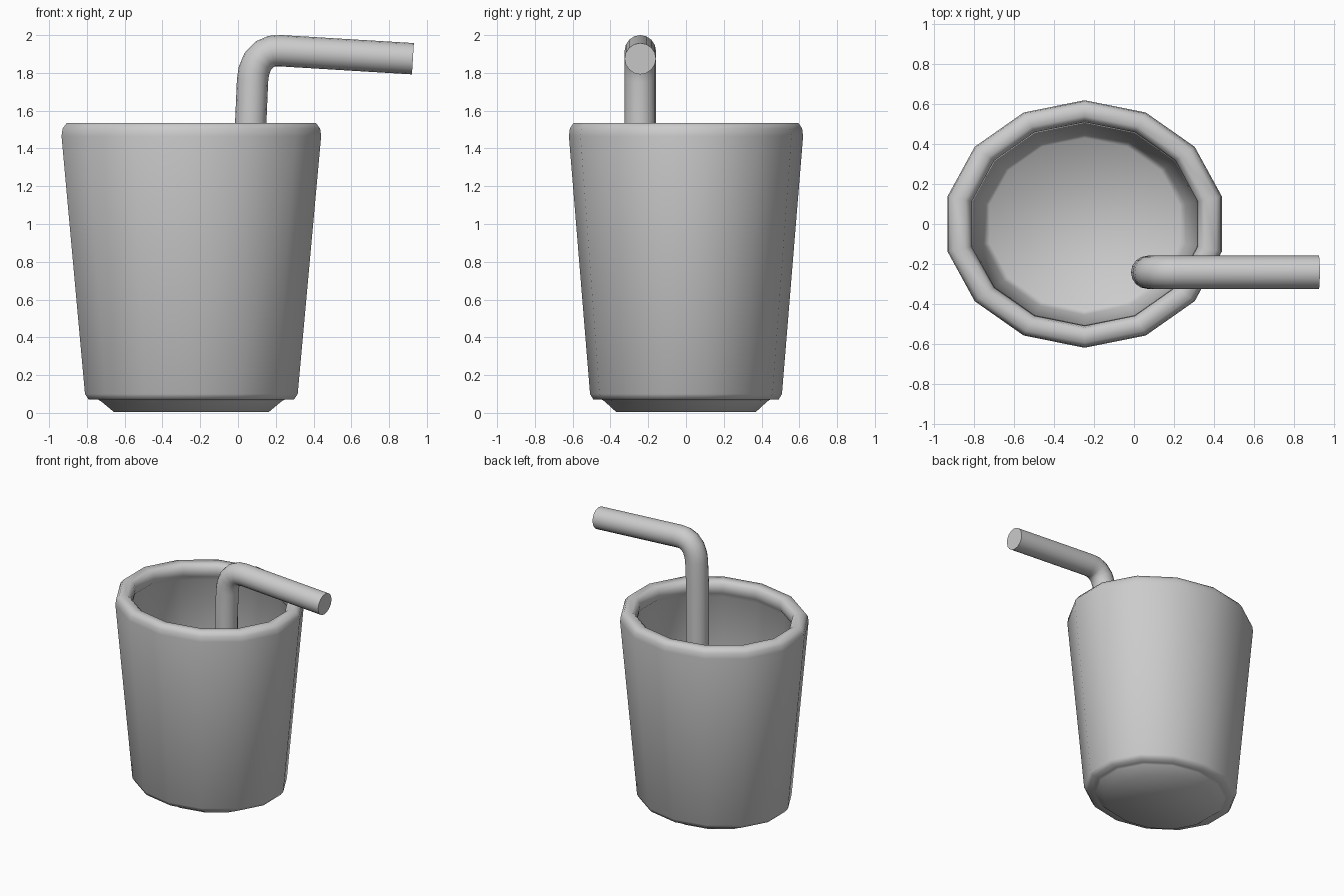
import bpy, bmesh, math

if "Cube" in bpy.data.objects:
    bpy.data.objects.remove(bpy.data.objects["Cube"])

SIDES = 14
CX, STRETCH = -0.247, 1.137   # cup is an oval, wider along x


def smooth(obj, angle):
    bpy.ops.object.select_all(action='DESELECT')
    obj.select_set(True)
    bpy.context.view_layer.objects.active = obj
    bpy.ops.object.shade_smooth_by_angle(angle=math.radians(angle))


# Cup: one closed profile (radius, z) from underside, up the outside, over the rim, down inside
profile = [(0.37, 0.005), (0.43, 0.06), (0.445, 0.07), (0.49, 0.07), (0.508, 0.10),
           (0.62, 1.465), (0.615, 1.505), (0.595, 1.535),
           (0.54, 1.535), (0.518, 1.515), (0.51, 1.48), (0.515, 1.44), (0.545, 1.40),
           (0.455, 0.15), (0.43, 0.12)]
bm = bmesh.new()
rings = []
for r, z in profile:
    angles = [math.pi / 2 + 2 * math.pi * i / SIDES for i in range(SIDES)]
    rings.append([bm.verts.new((CX + STRETCH * r * math.cos(a), r * math.sin(a), z)) for a in angles])
for low, high in zip(rings, rings[1:]):
    for i in range(SIDES):
        j = (i + 1) % SIDES
        bm.faces.new((low[i], low[j], high[j], high[i]))
bm.faces.new(rings[0][::-1])
bm.faces.new(rings[-1])
bmesh.ops.recalc_face_normals(bm, faces=bm.faces)
mesh = bpy.data.meshes.new("cup")
bm.to_mesh(mesh)
bm.free()
cup = bpy.data.objects.new("cup", mesh)
bpy.context.collection.objects.link(cup)
smooth(cup, 60)

# Bent straw: round tube swept along a short path (x, z)
path = [(0.068, 0.12), (0.068, 1.55), (0.077, 1.76), (0.084, 1.81), (0.104, 1.86),
        (0.14, 1.898), (0.18, 1.915), (0.23, 1.917), (0.926, 1.875)]
curve = bpy.data.curves.new("straw", 'CURVE')
curve.dimensions = '3D'
curve.bevel_depth = 0.083
curve.bevel_resolution = 6
curve.use_fill_caps = True
spline = curve.splines.new('POLY')
spline.points.add(len(path) - 1)
for p, (x, z) in zip(spline.points, path):
    p.co = (x, -0.242, z, 1)
straw = bpy.data.objects.new("straw", curve)
bpy.context.collection.objects.link(straw)
bpy.ops.object.select_all(action='DESELECT')
straw.select_set(True)
bpy.context.view_layer.objects.active = straw
bpy.ops.object.convert(target='MESH')
straw = bpy.context.view_layer.objects.active
straw.name = "straw"
smooth(straw, 50)
